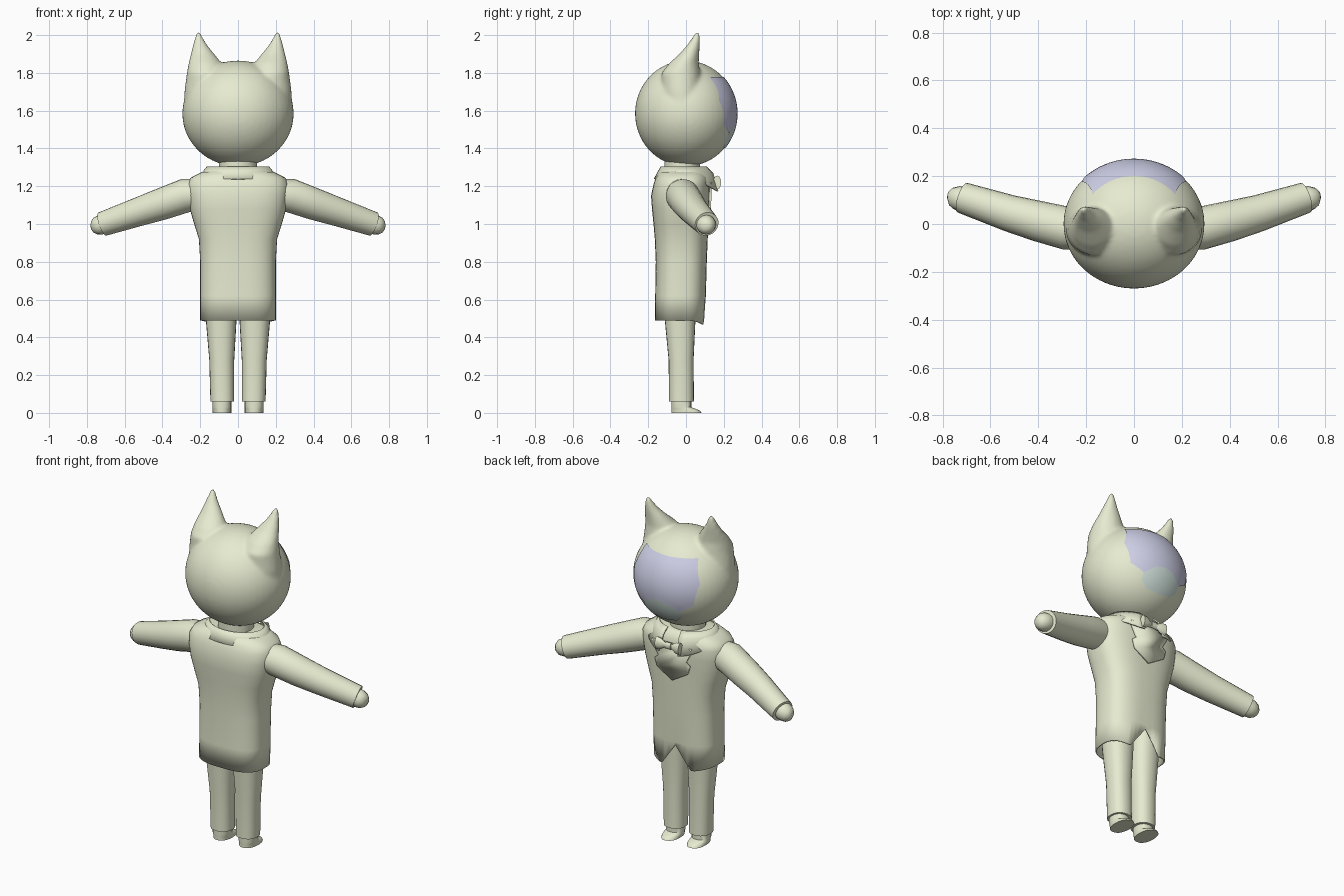
import bpy, bmesh, math
from mathutils import Vector

if "Cube" in bpy.data.objects:
    bpy.data.objects.remove(bpy.data.objects["Cube"])

def material(name, rgb):
    m = bpy.data.materials.new(name)
    m.diffuse_color = (*rgb, 1)
    m.use_nodes = True
    m.node_tree.nodes["Principled BSDF"].inputs["Base Color"].default_value = m.diffuse_color
    return m

CLOTH = material("pale_olive", (0.80, 0.83, 0.63))
PURPLE = material("lavender", (0.62, 0.63, 0.80))
TEAL = material("pale_teal", (0.65, 0.77, 0.72))

def finish(bm, name, mat=CLOTH, angle=40, mirror=False):
    bmesh.ops.recalc_face_normals(bm, faces=bm.faces)
    me = bpy.data.meshes.new(name)
    bm.to_mesh(me)
    bm.free()
    me.materials.append(mat)
    me.shade_smooth()
    me.set_sharp_from_angle(angle=math.radians(angle))
    ob = bpy.data.objects.new(name, me)
    bpy.context.collection.objects.link(ob)
    if mirror:
        ob.modifiers.new("Mirror", 'MIRROR')
    return ob

def loft(bm, rings, closed=True, cap0=True, cap1=True):
    vs = [[bm.verts.new(p) for p in r] for r in rings]
    n = len(vs[0])
    for a, b in zip(vs, vs[1:]):
        for i in range(n if closed else n - 1):
            j = (i + 1) % n
            bm.faces.new((a[i], a[j], b[j], b[i]))
    if cap0:
        bm.faces.new(vs[0])
    if cap1:
        bm.faces.new(vs[-1])

def oval(z, cx, rx, yb, yf, n=24, p=2.0):
    """Horizontal superellipse ring spanning yb..yf."""
    out = []
    for i in range(n):
        t = 2 * math.pi * i / n
        c, s = math.cos(t), math.sin(t)
        x = math.copysign(abs(c) ** (2 / p), c) * rx
        y = math.copysign(abs(s) ** (2 / p), s) * (yf - yb) / 2
        out.append(Vector((cx + x, (yb + yf) / 2 + y, z)))
    return out

def tube(path, n=16):
    """Rings of radius r perpendicular to a path of (x, y, z, r)."""
    pts = [Vector(p[:3]) for p in path]
    rings = []
    for i, p in enumerate(pts):
        d = (pts[min(i + 1, len(pts) - 1)] - pts[max(i - 1, 0)]).normalized()
        u = d.cross(Vector((0, 0, 1))).normalized()
        v = d.cross(u)
        r = path[i][3]
        rings.append([p + r * (u * math.cos(a) + v * math.sin(a))
                      for a in (2 * math.pi * k / n for k in range(n))])
    return rings

# Head: ellipsoid with two blended ears
HX, HY, HZ, HC = 0.295, 0.27, 0.28, 1.585
bm = bmesh.new()
bmesh.ops.create_uvsphere(bm, u_segments=48, v_segments=32, radius=1)
for v in bm.verts:
    v.co = Vector((v.co.x * HX, v.co.y * HY, v.co.z * HZ + HC))
EAR = [(1.58, .10, .290, -.09, .06), (1.70, .07, .284, -.13, .08),
       (1.80, .07, .271, -.13, .075), (1.85, .085, .262, -.09, .068),
       (1.90, .125, .250, -.035, .07), (1.95, .165, .238, .008, .074),
       (1.99, .188, .227, .035, .075), (2.015, .20, .22, .05, .072)]
for s in (1, -1):
    loft(bm, [oval(z, s * (a + b) / 2, (b - a) / 2, yb, yf) for z, a, b, yb, yf in EAR])
head = finish(bm, "head")
rm = head.modifiers.new("Blend", 'REMESH')
rm.mode = 'VOXEL'
rm.voxel_size = 0.011
rm.use_smooth_shade = True
sm = head.modifiers.new("Soften", 'SMOOTH')
sm.factor = 0.5
sm.iterations = 5

# Face panels wrapped on the +y side of the head
def interp(pts, x):
    for (a, fa), (b, fb) in zip(pts, pts[1:]):
        if x <= b:
            return fa + (fb - fa) * (x - a) / (b - a)
    return pts[-1][1]

def panel(name, width, top, bottom, mat):
    bm = bmesh.new()
    rings = []
    for j in range(13):
        v = j / 12
        row = []
        for i in range(33):
            x = (i / 16 - 1) * interp(width, v)
            z = top(abs(x)) * (1 - v) + bottom(abs(x)) * v
            q = 1 - (x / HX) ** 2 - ((z - HC) / HZ) ** 2
            row.append((x, HY * math.sqrt(max(q, 0)), z))
        rings.append(row)
    loft(bm, rings, closed=False, cap0=False, cap1=False)
    ob = finish(bm, name, mat)
    sw = ob.modifiers.new("Wrap", 'SHRINKWRAP')
    sw.target = head
    sw.wrap_mode = 'ABOVE_SURFACE'
    sw.offset = 0.004

def seam(x):
    return interp([(0, 1.535), (.06, 1.525), (.12, 1.48), (.19, 1.525), (.3, 1.53)], x)

panel("eye_panel", [(0, .17), (.5, .215), (1, .19)], lambda x: 1.775, seam, PURPLE)
panel("mouth_panel", [(0, .12), (.6, .12), (1, .08)], seam,
      lambda x: 1.40 + .1 * x, TEAL)

# Neck
bm = bmesh.new()
loft(bm, [oval(z, 0, .1, -.115, .075) for z in (1.22, 1.36)])
finish(bm, "neck")

# Coat body with a notched front hem
COAT = [(.49, .2, -.165, .10), (.62, .2, -.163, .105), (.80, .2, -.16, .11),
        (.92, .207, -.165, .115), (1.0, .232, -.172, .117), (1.08, .255, -.18, .12),
        (1.15, .265, -.185, .125), (1.21, .268, -.172, .125),
        (1.245, .25, -.16, .12), (1.275, .19, -.14, .10), (1.285, .13, -.11, .08)]
rings = [oval(*(z, 0, rx, yb, yf), n=48, p=2.7) for z, rx, yb, yf in COAT]
for p in rings[0]:
    if p.y > 0:
        p.z = interp([(0, .60), (.1, .465), (.2, .49)], abs(p.x))
bm = bmesh.new()
loft(bm, rings, cap0=False)
coat = finish(bm, "coat")
so = coat.modifiers.new("Thickness", 'SOLIDIFY')
so.thickness = 0.008

# Turned-down collar, open at the front with long points
top, mid, low = [], [], []
for i in range(33):
    t = .28 + (2 * math.pi - .56) * i / 32
    s, c = math.sin(t), math.cos(t)
    f = max(0, (c - .4) / .6)
    top.append((.165 * s, -.01 + .125 * c, 1.305))
    mid.append((.185 * s, -.008 + (.14 + .02 * f) * c, 1.28 - .01 * f))
    low.append((.23 * s, -.005 + (.165 + .02 * f) * c, 1.24 - .07 * f))
bm = bmesh.new()
loft(bm, [top, mid, low], closed=False, cap0=False, cap1=False)
collar = finish(bm, "collar")
so = collar.modifiers.new("Thickness", 'SOLIDIFY')
so.thickness = 0.008

# Stepped lapel panel on the chest
half = [(.13, 1.22), (.125, 1.19), (.09, 1.13), (.115, 1.11), (.10, 1.06)]
outline = half + [(0, 1.0)] + [(-x, z) for x, z in reversed(half)]
bm = bmesh.new()
bm.faces.new([bm.verts.new((x, .124 + .03 * (z - 1.0), z)) for x, z in outline])
lapel = finish(bm, "lapels")
so = lapel.modifiers.new("Thickness", 'SOLIDIFY')
so.thickness = 0.012
so.offset = 0

# Bow tie
bm = bmesh.new()
BOW = [(-.078, .036), (-.05, .032), (-.02, .013), (-.018, .02), (.018, .02),
       (.02, .013), (.05, .032), (.078, .036)]
loft(bm, tube([(x, 0, 0, r) for x, r in BOW], 12))
for v in bm.verts:
    v.co = Vector((v.co.x, v.co.y * .6 + .165, v.co.z + 1.22))
finish(bm, "bow_tie")

# Sleeves and hands
bm = bmesh.new()
loft(bm, tube([(.17, -.03, 1.165, .075), (.28, -.018, 1.15, .09), (.40, .012, 1.107, .085),
               (.52, .045, 1.067, .077), (.717, .11, 1.0, .065)], 20))
finish(bm, "sleeve", mirror=True)
bm = bmesh.new()
loft(bm, tube([(.69, .10, 1.007, .05), (.73, .107, .995, .052), (.755, .107, .988, .045),
               (.772, .106, .984, .03), (.778, .105, .983, .012)]))
finish(bm, "hand", mirror=True)

# Trouser legs
bm = bmesh.new()
loft(bm, [oval(z, (a + b) / 2, (b - a) / 2, yb, yf, p=2.3) for z, a, b, yb, yf in
          [(.06, .02, .146, -.09, .042), (.28, .02, .152, -.092, .04),
           (.49, .008, .17, -.112, .05), (.72, .004, .18, -.125, .065)]])
finish(bm, "trouser_leg", mirror=True)

# Shoes with a low toe
bm = bmesh.new()
loft(bm, [oval(z, .085, .05, -.078, yf, n=20, p=2.3) for z, yf in
          [(0, .082), (.012, .075), (.022, .05), (.03, .028), (.08, .028)]])
finish(bm, "shoe", mirror=True)
